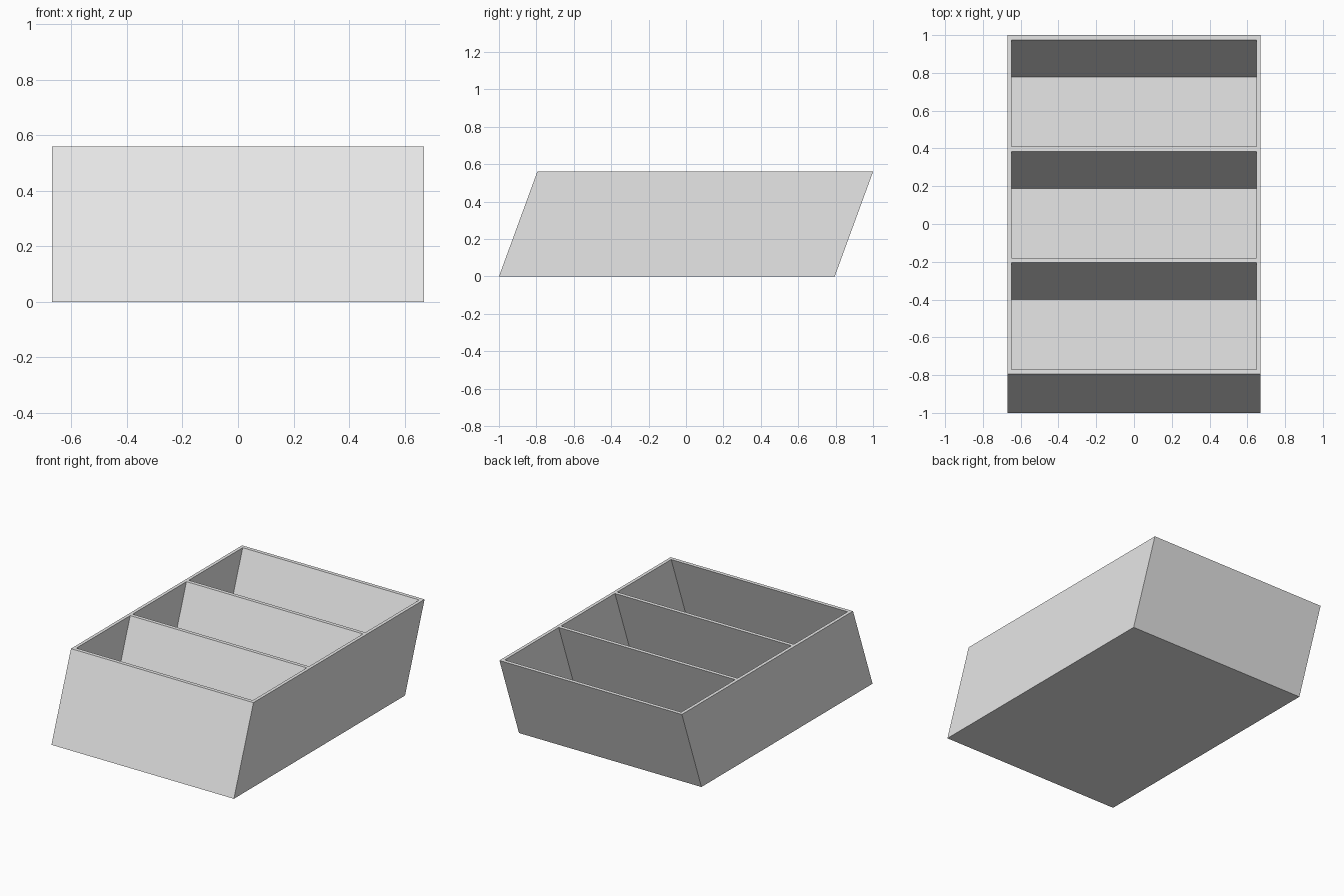
import bpy
import bmesh

cube = bpy.data.objects.get("Cube")
if cube:
    bpy.data.objects.remove(cube, do_unlink=True)

HALF_W = 0.67      # half width
HEIGHT = 0.56
LEAN = 0.205       # backward shift of the rim relative to the base
SIDE = 0.022       # side wall thickness
WALL = 0.025       # front, back and divider thickness
FLOOR = 0.025
BAYS = 3

grey = bpy.data.materials.new("light grey")
grey.use_nodes = True
colour = (0.8, 0.8, 0.8, 1)
grey.diffuse_color = colour
grey.node_tree.nodes["Principled BSDF"].inputs["Base Color"].default_value = colour

bm = bmesh.new()


def ring(half_w, y0, y1, z):
    """Rectangle at height z; y0 and y1 are measured at the rim and lean with z."""
    shift = LEAN * (z / HEIGHT - 1)
    corners = ((-half_w, y0), (half_w, y0), (half_w, y1), (-half_w, y1))
    return [bm.verts.new((x, y + shift, z)) for x, y in corners]


def skin(low, high, cap):
    """Walls between two rings, plus one cap."""
    for i in range(4):
        j = (i + 1) % 4
        bm.faces.new((low[i], low[j], high[j], high[i]))
    bm.faces.new(cap)


# Outer leaning shell with its underside
front, back = LEAN - 1, 1
base = ring(HALF_W, front, back, 0)
rim = ring(HALF_W, front, back, HEIGHT)
skin(base, rim, base)

# Open compartments
inner_w = HALF_W - SIDE
bay = (back - front - WALL * (BAYS + 1)) / BAYS
openings = []
for k in range(BAYS):
    y0 = front + WALL + k * (bay + WALL)
    bottom = ring(inner_w, y0, y0 + bay, FLOOR)
    opening = ring(inner_w, y0, y0 + bay, HEIGHT)
    skin(bottom, opening, bottom)
    openings.append(opening)

# Rim: side strips follow the compartment corners, cross strips join them
left_inner = [v for o in openings for v in (o[1], o[2])]
right_inner = [v for o in openings for v in (o[0], o[3])]
bm.faces.new([rim[1], rim[2]] + left_inner[::-1])
bm.faces.new([rim[3], rim[0]] + right_inner)
bm.faces.new((rim[0], rim[1], openings[0][1], openings[0][0]))
bm.faces.new((openings[-1][3], openings[-1][2], rim[2], rim[3]))
for a, b in zip(openings, openings[1:]):
    bm.faces.new((a[3], a[2], b[1], b[0]))

bmesh.ops.recalc_face_normals(bm, faces=bm.faces)
mesh = bpy.data.meshes.new("divided_tray")
bm.to_mesh(mesh)
bm.free()
mesh.materials.append(grey)
tray = bpy.data.objects.new("divided_tray", mesh)
bpy.context.collection.objects.link(tray)
